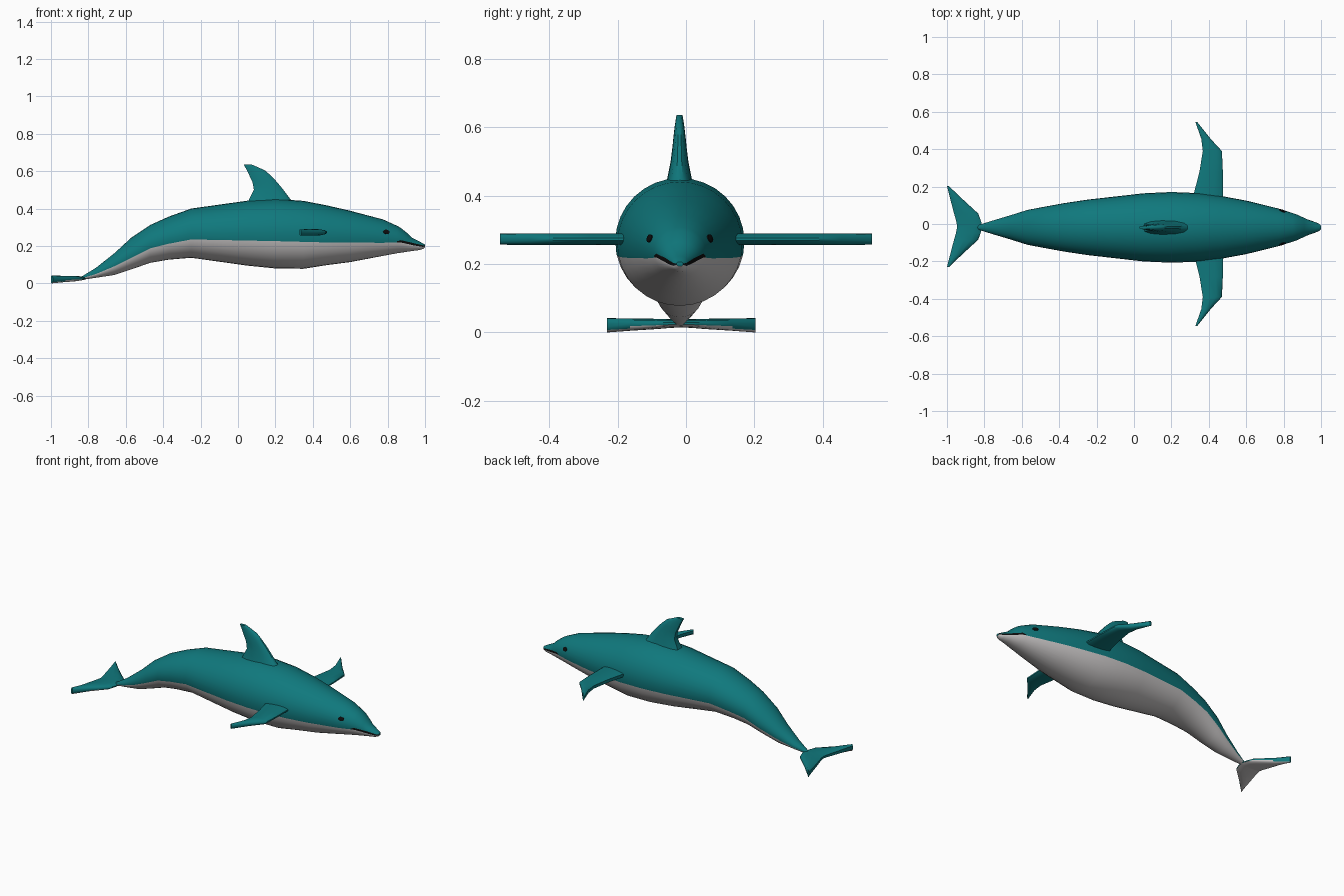
import bpy, bmesh, math
from mathutils import Vector


def material(name, rgb):
    m = bpy.data.materials.new(name)
    m.diffuse_color = (*rgb, 1)
    return m


TEAL = material("teal skin", (0.005, 0.19, 0.205))
PALE = material("pale belly", (0.6, 0.58, 0.58))
DARK = material("dark mouth and eyes", (0.004, 0.004, 0.004))
MATS = [TEAL, PALE, DARK]
CY = -0.018  # centre line of the body


def loft(name, rings, pick=lambda i, j: 0, underside=None, angle=40):
    """Skin a row of equal rings, cap both ends, and shade smooth."""
    bm = bmesh.new()
    rows = [[bm.verts.new(p) for p in r] for r in rings]
    n = len(rows[0])
    for i in range(len(rows) - 1):
        for j in range(n):
            k = (j + 1) % n
            f = bm.faces.new((rows[i][j], rows[i][k], rows[i + 1][k], rows[i + 1][j]))
            f.material_index = pick(i, j)
    bm.faces.new(rows[0])
    bm.faces.new(rows[-1])
    bmesh.ops.recalc_face_normals(bm, faces=bm.faces)
    if underside is not None:
        for f in bm.faces:
            f.normal_update()
            if f.normal.z < -0.3:
                f.material_index = underside
    me = bpy.data.meshes.new(name)
    bm.to_mesh(me)
    bm.free()
    for m in MATS:
        me.materials.append(m)
    ob = bpy.data.objects.new(name, me)
    bpy.context.collection.objects.link(ob)
    bpy.ops.object.select_all(action='DESELECT')
    ob.select_set(True)
    bpy.context.view_layer.objects.active = ob
    bpy.ops.object.shade_smooth_by_angle(angle=math.radians(angle))
    return ob


# Body: x, bottom, top, half width, height of colour split, half lip height
STATIONS = [
    (-0.84, 0.018, 0.034, 0.010, 0.027, 0.001),
    (-0.76, 0.030, 0.083, 0.035, 0.052, 0.002),
    (-0.66, 0.045, 0.162, 0.065, 0.095, 0.003),
    (-0.57, 0.075, 0.245, 0.093, 0.140, 0.003),
    (-0.47, 0.110, 0.312, 0.112, 0.190, 0.003),
    (-0.37, 0.127, 0.357, 0.130, 0.215, 0.003),
    (-0.25, 0.137, 0.400, 0.148, 0.238, 0.003),
    (0.05, 0.095, 0.442, 0.182, 0.232, 0.003),
    (0.20, 0.080, 0.452, 0.189, 0.229, 0.003),
    (0.35, 0.078, 0.441, 0.183, 0.225, 0.003),
    (0.47, 0.097, 0.418, 0.167, 0.222, 0.003),
    (0.60, 0.114, 0.388, 0.143, 0.221, 0.003),
    (0.775, 0.147, 0.342, 0.100, 0.220, 0.003),
    (0.85, 0.161, 0.308, 0.076, 0.222, 0.003),
    (0.87, 0.164, 0.297, 0.069, 0.225, 0.006),
    (0.91, 0.170, 0.265, 0.051, 0.216, 0.006),
    (0.93, 0.173, 0.244, 0.042, 0.211, 0.006),
    (0.97, 0.178, 0.224, 0.028, 0.203, 0.005),
    (0.99, 0.184, 0.213, 0.020, 0.199, 0.004),
    (1.00, 0.194, 0.207, 0.010, 0.200, 0.002),
]
UP, LOW = 18, 14  # segments of the back and of the belly


def body_ring(x, lo, hi, w, split, lip):
    zc, rz = (lo + hi) / 2, (hi - lo) / 2
    a = math.asin((split + lip - zc) / rz)
    b = math.asin((split - lip - zc) / rz)
    angles = [a + (math.pi - 2 * a) * k / UP for k in range(UP + 1)]
    angles += [math.pi - b + (math.pi + 2 * b) * k / LOW for k in range(LOW + 1)]
    return [(x, CY + w * math.cos(t), zc + rz * math.sin(t)) for t in angles]


def body_colour(i, j):
    if j < UP:
        return 0
    if j == UP or j == UP + LOW + 1:
        return 2 if STATIONS[i][0] > 0.84 else 0
    return 1


loft("body", [body_ring(*s) for s in STATIONS], body_colour)


def fin_section(back, front, half):
    """Closed rounded section as (chord position, thickness offset)."""
    c = front - back
    top = [(0, 0.55), (0.15, 0.85), (0.4, 1), (0.7, 0.95), (0.92, 0.65), (1, 0.25)]
    pts = top + [(u, -v) for u, v in reversed(top)]
    return [(back + c * u, half * v) for u, v in pts]


# Dorsal fin: height, back edge, front edge, half thickness
DORSAL = [(0.41, 0.045, 0.33, 0.045), (0.45, 0.06, 0.28, 0.036),
          (0.50, 0.085, 0.243, 0.026), (0.54, 0.078, 0.21, 0.021),
          (0.57, 0.064, 0.182, 0.018), (0.604, 0.048, 0.145, 0.014),
          (0.636, 0.03, 0.072, 0.009)]
loft("dorsal_fin", [[(x, CY - 0.001 + t, z) for x, t in fin_section(b, f, h)]
                    for z, b, f, h in DORSAL])

# Flippers: span, back edge, front edge, half thickness
FLIPPER = [(0.10, 0.31, 0.475, 0.017), (0.17, 0.322, 0.475, 0.017),
           (0.28, 0.35, 0.475, 0.017), (0.39, 0.368, 0.47, 0.017),
           (0.455, 0.36, 0.41, 0.017), (0.545, 0.328, 0.338, 0.016)]

# Tail flukes: span, back edge, front edge, half thickness, mid height
FLUKE = [(0.0, -0.945, -0.81, 0.012, 0.027), (0.035, -0.952, -0.82, 0.013, 0.026),
         (0.07, -0.962, -0.833, 0.015, 0.025), (0.15, -0.983, -0.92, 0.018, 0.023),
         (0.217, -1.0, -0.99, 0.021, 0.021)]

for side, s in (("left", 1), ("right", -1)):
    loft(side + "_flipper", [[(x, s * y, 0.273 + t) for x, t in fin_section(b, f, h)]
                             for y, b, f, h in FLIPPER])
    loft(side + "_tail_fluke", [[(x, -0.014 + s * y, z + t) for x, t in fin_section(b, f, h)]
                                for y, b, f, h, z in FLUKE], underside=1)

    # Eye: thin oval plate lying on the side of the head
    normal = Vector((0.36, s * 0.9, 0.33)).normalized()
    along = Vector((1, 0, 0)) - normal * normal.x
    along.normalize()
    across = normal.cross(along)
    centre = Vector((0.793, CY + s * 0.088, 0.275))
    loft(side + "_eye", [[centre + normal * d
                          + along * (0.018 * r * math.cos(math.tau * k / 14))
                          + across * (0.012 * r * math.sin(math.tau * k / 14))
                          for k in range(14)]
                         for d, r in ((-0.003, 1), (0.003, 1), (0.005, 0.6))],
         lambda i, j: 2).data.polygons.foreach_set("material_index", [2] * 30)
